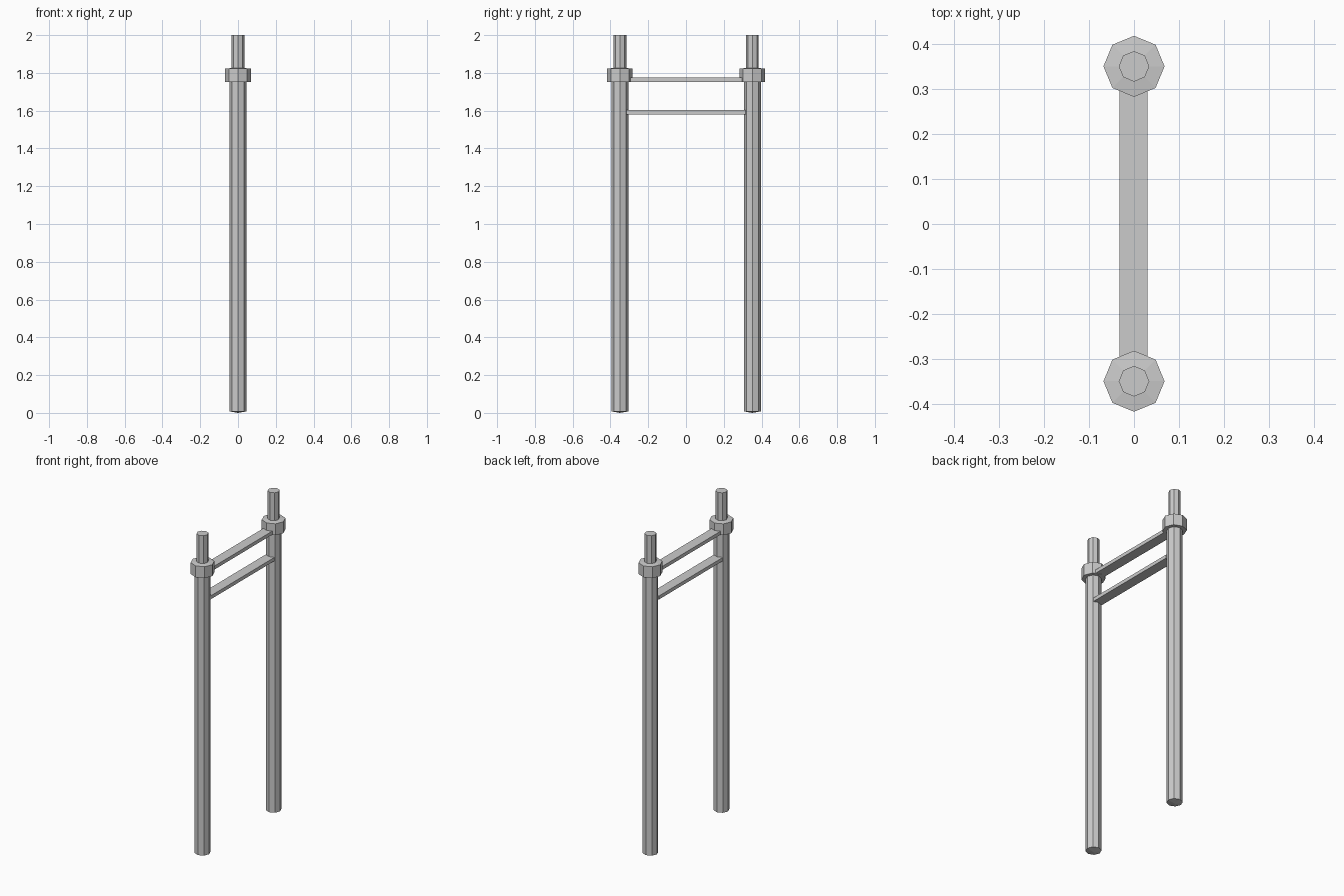
import bpy, bmesh
from math import cos, sin, pi

if "Cube" in bpy.data.objects:
    bpy.data.objects.remove(bpy.data.objects["Cube"])


def lathe(name, y, profile):
    """Eight-sided turned part from (radius, z) points; radius 0 makes a tip."""
    bm = bmesh.new()
    rings = []
    for r, z in profile:
        n = 8 if r > 0 else 1
        rings.append([bm.verts.new((r * cos(i * pi / 4), y + r * sin(i * pi / 4), z))
                      for i in range(n)])
    for a, b in zip(rings, rings[1:]):
        for i in range(8):
            j = (i + 1) % 8
            if len(a) == 1:
                bm.faces.new((a[0], b[j], b[i]))
            else:
                bm.faces.new((a[i], a[j], b[j], b[i]))
    if len(rings[0]) == 8:
        bm.faces.new(rings[0][::-1])
    bm.faces.new(rings[-1])
    bmesh.ops.recalc_face_normals(bm, faces=bm.faces)
    finish(name, bm)


def bar(name, z0, z1):
    """Flat slat running between the two posts."""
    bm = bmesh.new()
    bmesh.ops.create_cube(bm, size=1)
    for v in bm.verts:
        v.co = (-0.001 + v.co.x * 0.063, v.co.y * 0.63, (z0 + z1) / 2 + v.co.z * (z1 - z0))
    finish(name, bm)


def finish(name, bm):
    mesh = bpy.data.meshes.new(name)
    bm.to_mesh(mesh)
    bm.free()
    bpy.context.collection.objects.link(bpy.data.objects.new(name, mesh))


for side, y in (("front", -0.35), ("back", 0.351)):
    # Tall post with a barely domed foot
    lathe(side + "_post", y, [(0, 0), (0.045, 0.008), (0.045, 1.755)])
    # Wide collar with a slightly raised top
    lathe(side + "_collar", y, [(0.068, 1.751), (0.068, 1.822), (0.034, 1.826)])
    # Thin pin on top
    lathe(side + "_pin", y, [(0.034, 1.82), (0.034, 2.0)])

# Two cross slats
bar("upper_slat", 1.753, 1.775)
bar("lower_slat", 1.581, 1.603)
